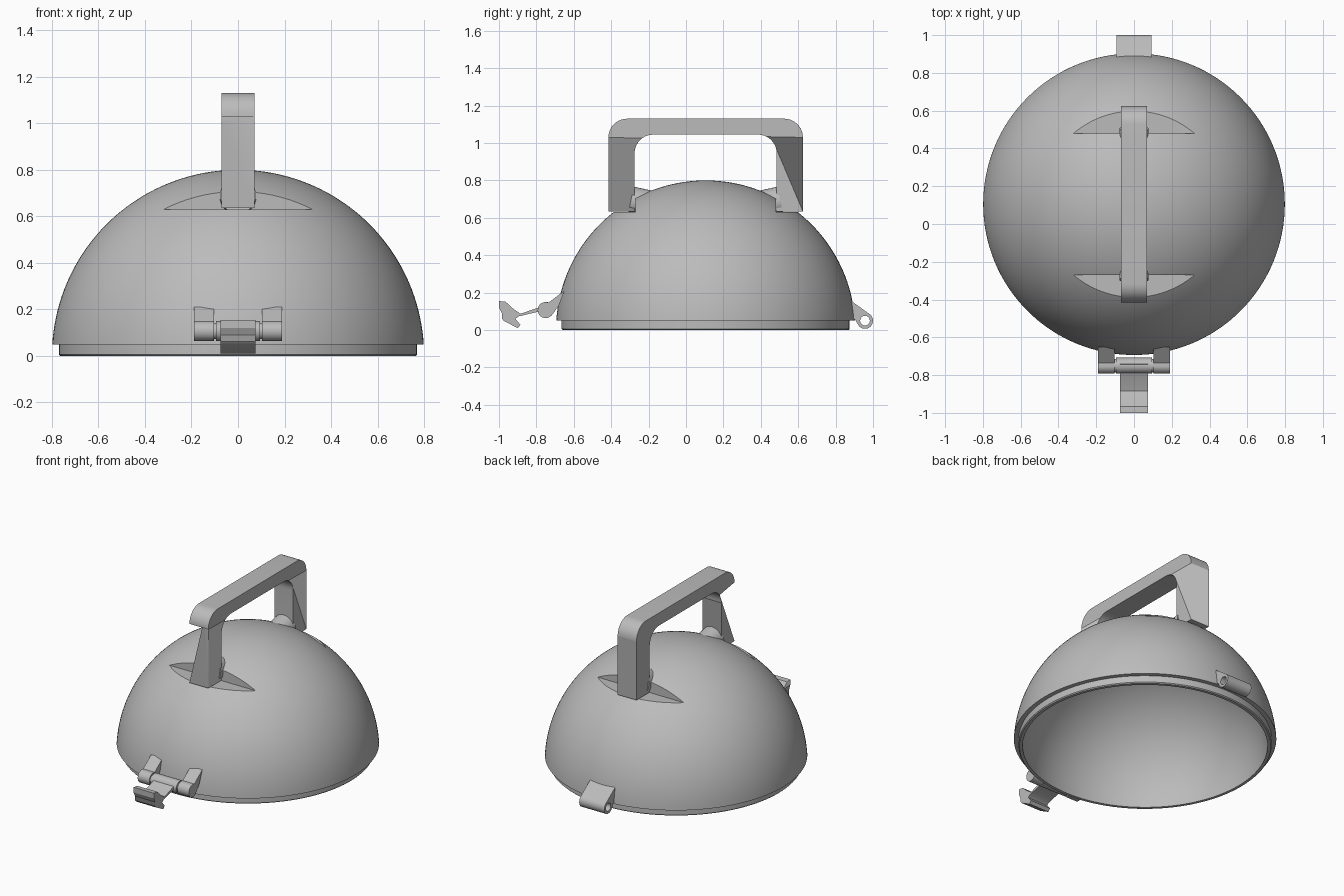
import bpy, bmesh, math
from mathutils import Matrix, Vector

if "Cube" in bpy.data.objects:
    bpy.data.objects.remove(bpy.data.objects["Cube"])

grey = bpy.data.materials.new("light grey")
grey.diffuse_color = (0.5, 0.5, 0.5, 1)
grey.use_nodes = True
grey.node_tree.nodes["Principled BSDF"].inputs["Base Color"].default_value = grey.diffuse_color
CY = 0.105          # dome centre in y
R = 0.80            # dome radius


def finish(ob, angle=30):
    ob.data.materials.clear()
    ob.data.materials.append(grey)
    bpy.ops.object.select_all(action='DESELECT')
    ob.select_set(True)
    bpy.context.view_layer.objects.active = ob
    bpy.ops.object.shade_smooth_by_angle(angle=math.radians(angle))
    return ob


def from_bmesh(name, bm):
    bmesh.ops.recalc_face_normals(bm, faces=bm.faces)
    me = bpy.data.meshes.new(name)
    bm.to_mesh(me)
    bm.free()
    ob = bpy.data.objects.new(name, me)
    bpy.context.collection.objects.link(ob)
    return ob


def arc(cy, cz, r, a0, a1, n=10):
    return [(cy + r * math.cos(math.radians(a0 + (a1 - a0) * i / n)),
             cz + r * math.sin(math.radians(a0 + (a1 - a0) * i / n))) for i in range(n + 1)]


def side_profile(name, loops, x, half, bevel=0.0):
    """Extrude closed (y, z) outlines along x; a second outline is a hole."""
    cu = bpy.data.curves.new(name, 'CURVE')
    cu.dimensions, cu.fill_mode = '2D', 'BOTH'
    cu.extrude = half
    for pts in loops:
        sp = cu.splines.new('POLY')
        sp.points.add(len(pts) - 1)
        for p, (y, z) in zip(sp.points, pts):
            p.co = (y, z, 0, 1)
        sp.use_cyclic_u = True
    tmp = bpy.data.objects.new(name + "_outline", cu)
    bpy.context.collection.objects.link(tmp)
    bpy.context.view_layer.update()
    dg = bpy.context.evaluated_depsgraph_get()
    bm = bmesh.new()
    bm.from_mesh(bpy.data.meshes.new_from_object(tmp.evaluated_get(dg)))
    bpy.data.objects.remove(tmp)
    bmesh.ops.remove_doubles(bm, verts=bm.verts, dist=1e-5)
    for v in bm.verts:
        v.co = Vector((v.co.z + x, v.co.x, v.co.y))
    bmesh.ops.dissolve_limit(bm, angle_limit=0.01, verts=bm.verts, edges=bm.edges)
    ob = from_bmesh(name, bm)
    if bevel:
        b = ob.modifiers.new("soft edges", 'BEVEL')
        b.width, b.segments, b.angle_limit = bevel, 3, math.radians(50)
    return finish(ob)


def rod(name, a, b, r1, r2, seg=32):
    a, b = Vector(a), Vector(b)
    bm = bmesh.new()
    m = Matrix.Translation((a + b) / 2) @ (b - a).to_track_quat('Z', 'Y').to_matrix().to_4x4()
    bmesh.ops.create_cone(bm, cap_ends=True, segments=seg, radius1=r1, radius2=r2,
                          depth=(b - a).length, matrix=m)
    return finish(from_bmesh(name, bm))


# Dome shell with stepped lip, turned from a profile
N = 40
a0 = math.asin(0.05 / R)
outer = [(R * math.cos(a0 + (math.pi / 2 - a0) * i / N),
          R * math.sin(a0 + (math.pi / 2 - a0) * i / N)) for i in range(N + 1)]
inner = [(0.745 * math.cos(math.pi / 2 * i / N),
          0.72 * math.sin(math.pi / 2 * i / N)) for i in range(N + 1)]
profile = outer[::-1] + [(0.77, 0.05), (0.77, 0.006), (0.764, 0)] + inner
bm = bmesh.new()
vs = [bm.verts.new((max(r, 0) if r > 1e-6 else 0, 0, z)) for r, z in profile]
es = [bm.edges.new(p) for p in zip(vs, vs[1:])]
bmesh.ops.spin(bm, geom=vs + es, cent=(0, 0, 0), axis=(0, 0, 1),
               angle=2 * math.pi, steps=128, use_merge=True)
bmesh.ops.remove_doubles(bm, verts=bm.verts, dist=1e-5)
bmesh.ops.translate(bm, verts=bm.verts, vec=(0, CY, 0))
dome = from_bmesh("dome", bm)

# Flat seats for the handle feet, cut into the dome
bm = bmesh.new()
for s in (-1, 1):
    bmesh.ops.create_cube(bm, size=1, matrix=Matrix.Translation((0, CY + s * 0.575, 0.83))
                          @ Matrix.Diagonal((1.2, 0.4, 0.4, 1)))
cutter = from_bmesh("seat_cutter", bm)
cut = dome.modifiers.new("seats", 'BOOLEAN')
cut.object, cut.operation, cut.solver = cutter, 'DIFFERENCE', 'EXACT'
bpy.context.view_layer.objects.active = dome
bpy.ops.object.modifier_apply(modifier="seats")
bpy.data.objects.remove(cutter)
finish(dome)

# Handle: rounded arch
handle = (arc(CY + 0.42, 1.03, 0.10, 0, 90) + arc(CY - 0.42, 1.03, 0.10, 90, 180)
          + [(CY - 0.52, 0.635), (CY - 0.38, 0.635)]
          + arc(CY - 0.28, 0.945, 0.10, 180, 90) + arc(CY + 0.28, 0.945, 0.10, 90, 0)
          + [(CY + 0.38, 0.635), (CY + 0.52, 0.635)])
side_profile("handle", [handle], 0, 0.07, 0.01)

# Screw bosses joining the handle feet to the dome
for s, n in ((-1, "front"), (1, "back")):
    rod(n + "_boss", (0, CY + s * 0.40, 0.69), (0, CY + s * 0.26, 0.66), 0.078, 0.078)

# Latch: two ears, pivot pin and lever
ear = [(-0.65, 0.21), (-0.735, 0.147)] + arc(-0.75, 0.107, 0.043, 100, 330, 16) + [(-0.68, 0.13)]
for s, n in ((-1, "left"), (1, "right")):
    side_profile(n + "_latch_ear", [ear], s * 0.147, 0.043)
rod("latch_pin", (-0.12, -0.75, 0.107), (0.12, -0.75, 0.107), 0.035, 0.035)
rod("latch_barrel", (-0.095, -0.75, 0.107), (0.095, -0.75, 0.107), 0.042, 0.042)
lever = [(-1, 0.155), (-0.965, 0.152), (-0.925, 0.115), (-0.885, 0.087), (-0.79, 0.12),
         (-0.74, 0.15), (-0.715, 0.125), (-0.74, 0.085), (-0.79, 0.098), (-0.895, 0.073), (-0.912, 0.06),
         (-0.885, 0.028), (-0.9, 0.01), (-0.975, 0.05), (-0.985, 0.062), (-0.985, 0.09), (-1, 0.12)]
side_profile("latch_lever", [lever], 0, 0.075)

# Hinge knuckle with a through hole
knuckle = [(0.885, 0.155)] + arc(0.957, 0.05, 0.043, 50, -150, 20) + [(0.905, 0.055), (0.88, 0.06)]
side_profile("hinge_knuckle", [knuckle, arc(0.957, 0.05, 0.026, 0, 345, 23)], 0, 0.093)
